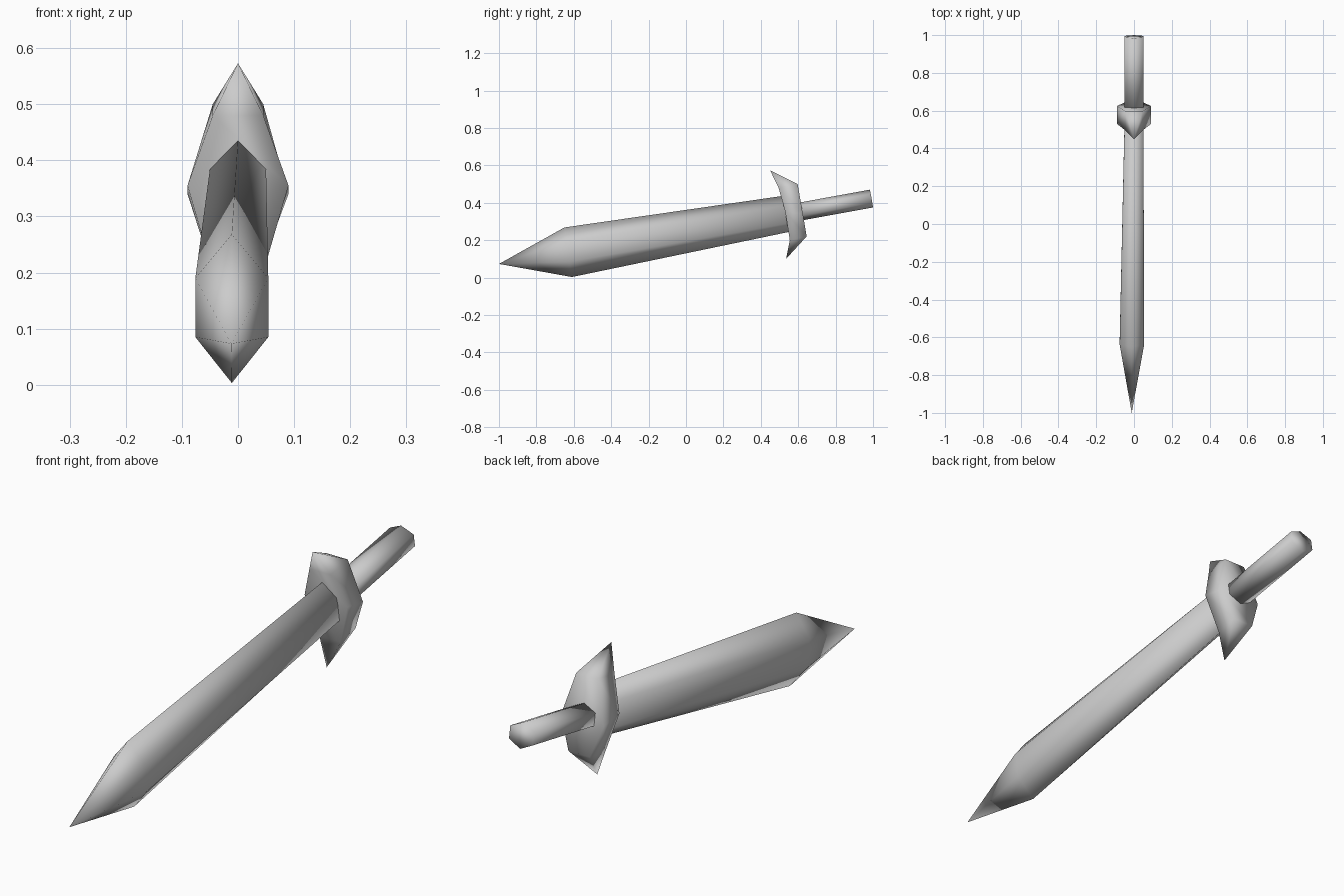
import bpy, bmesh

cube = bpy.data.objects.get("Cube")
if cube:
    bpy.data.objects.remove(cube, do_unlink=True)

steel = bpy.data.materials.new("plain_grey")
steel.use_nodes = True
grey = (0.6, 0.6, 0.6, 1)
steel.diffuse_color = grey
steel.node_tree.nodes["Principled BSDF"].inputs["Base Color"].default_value = grey


def loft(name, rings):
    """Skin a list of rings; a one-point ring is a tip, other end rings are capped."""
    bm = bmesh.new()
    rows = [[bm.verts.new(p) for p in ring] for ring in rings]
    for a, b in zip(rows, rows[1:]):
        n = max(len(a), len(b))
        for i in range(n):
            j = (i + 1) % n
            if len(a) == 1:
                bm.faces.new((a[0], b[j], b[i]))
            elif len(b) == 1:
                bm.faces.new((a[i], a[j], b[0]))
            else:
                bm.faces.new((a[i], a[j], b[j], b[i]))
    for end in (rows[0], rows[-1]):
        if len(end) > 1:
            bm.faces.new(end)
    bmesh.ops.recalc_face_normals(bm, faces=bm.faces[:])
    for f in bm.faces:
        f.smooth = True
    mesh = bpy.data.meshes.new(name)
    bm.to_mesh(mesh)
    bm.free()
    mesh.materials.append(steel)
    obj = bpy.data.objects.new(name, mesh)
    bpy.context.collection.objects.link(obj)
    return obj


def hexagon(cx, half, top, upper, lower, bottom):
    """Six-sided section with a ridge above and below; levels are (y, z)."""
    l, r = cx - half, cx + half
    return [(cx, *top), (r, *upper), (r, *lower), (cx, *bottom), (l, *lower), (l, *upper)]


def band(half, front, back):
    """Four-cornered guard section."""
    return [(-half, *front), (half, *front), (half, *back), (-half, *back)]


# Blade with pointed tip
loft("blade", [
    [(-0.012, -1.0, 0.073)],
    hexagon(-0.011, 0.065, (-0.65, 0.268), (-0.637, 0.19), (-0.622, 0.085), (-0.61, 0.003)),
    hexagon(0, 0.05, (0.52, 0.437), (0.528, 0.385), (0.545, 0.29), (0.555, 0.245)),
])

# Crossguard, swept forward at both points
loft("crossguard", [
    [(0, 0.45, 0.573)],
    band(0.045, (0.495, 0.48), (0.597, 0.5)),
    band(0.09, (0.53, 0.355), (0.625, 0.34)),
    band(0.045, (0.555, 0.2), (0.645, 0.22)),
    [(0, 0.535, 0.1)],
])

# Grip
loft("grip", [
    hexagon(0, 0.05, (0.6, 0.4), (0.605, 0.377), (0.61, 0.33), (0.615, 0.305)),
    hexagon(0, 0.05, (0.983, 0.47), (0.988, 0.447), (0.996, 0.4), (1.0, 0.375)),
])
